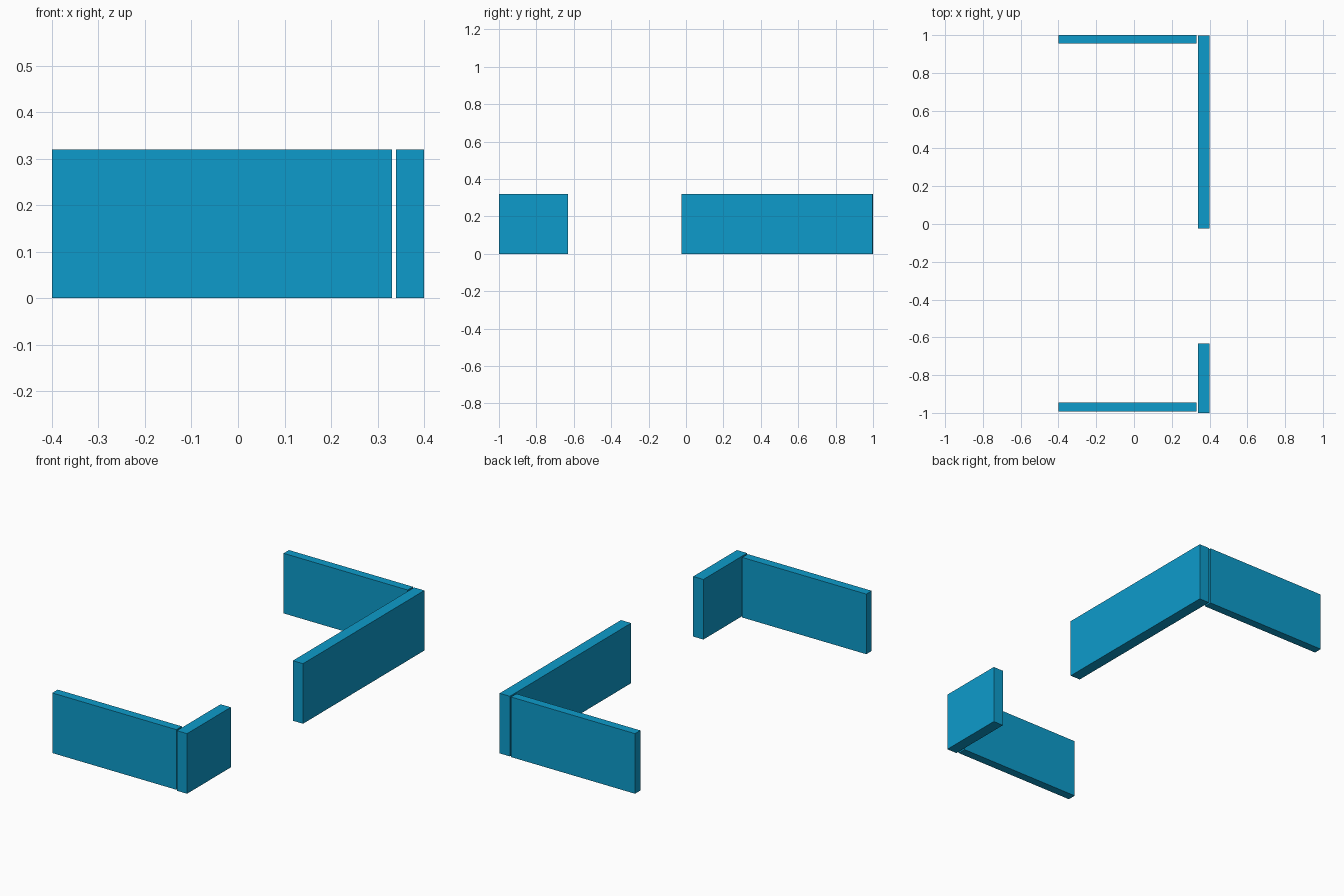
import bpy

cube = bpy.data.objects.get("Cube")
if cube:
    bpy.data.objects.remove(cube, do_unlink=True)

# Single blue finish
blue = bpy.data.materials.new("blue")
blue.use_nodes = True
colour = (0.004, 0.33, 0.597, 1)
blue.diffuse_color = colour
blue.node_tree.nodes["Principled BSDF"].inputs["Base Color"].default_value = colour

HEIGHT = 0.32


def panel(name, x0, x1, y0, y1):
    """Upright wall panel standing on the ground."""
    bpy.ops.mesh.primitive_cube_add(
        size=1, location=((x0 + x1) / 2, (y0 + y1) / 2, HEIGHT / 2))
    ob = bpy.context.object
    ob.name = name
    ob.scale = (x1 - x0, y1 - y0, HEIGHT)
    bpy.ops.object.transform_apply(location=False, rotation=False, scale=True)
    ob.data.materials.append(blue)


# End walls, separated from the side walls by a narrow gap
panel("front_wall", -0.4, 0.331, -0.992, -0.946)
panel("back_wall", -0.4, 0.331, 0.955, 1.0)

# Left side wall in two lengths, with an opening between them
panel("left_wall_front", 0.34, 0.4, -1.0, -0.632)
panel("left_wall_back", 0.34, 0.4, -0.024, 0.997)
